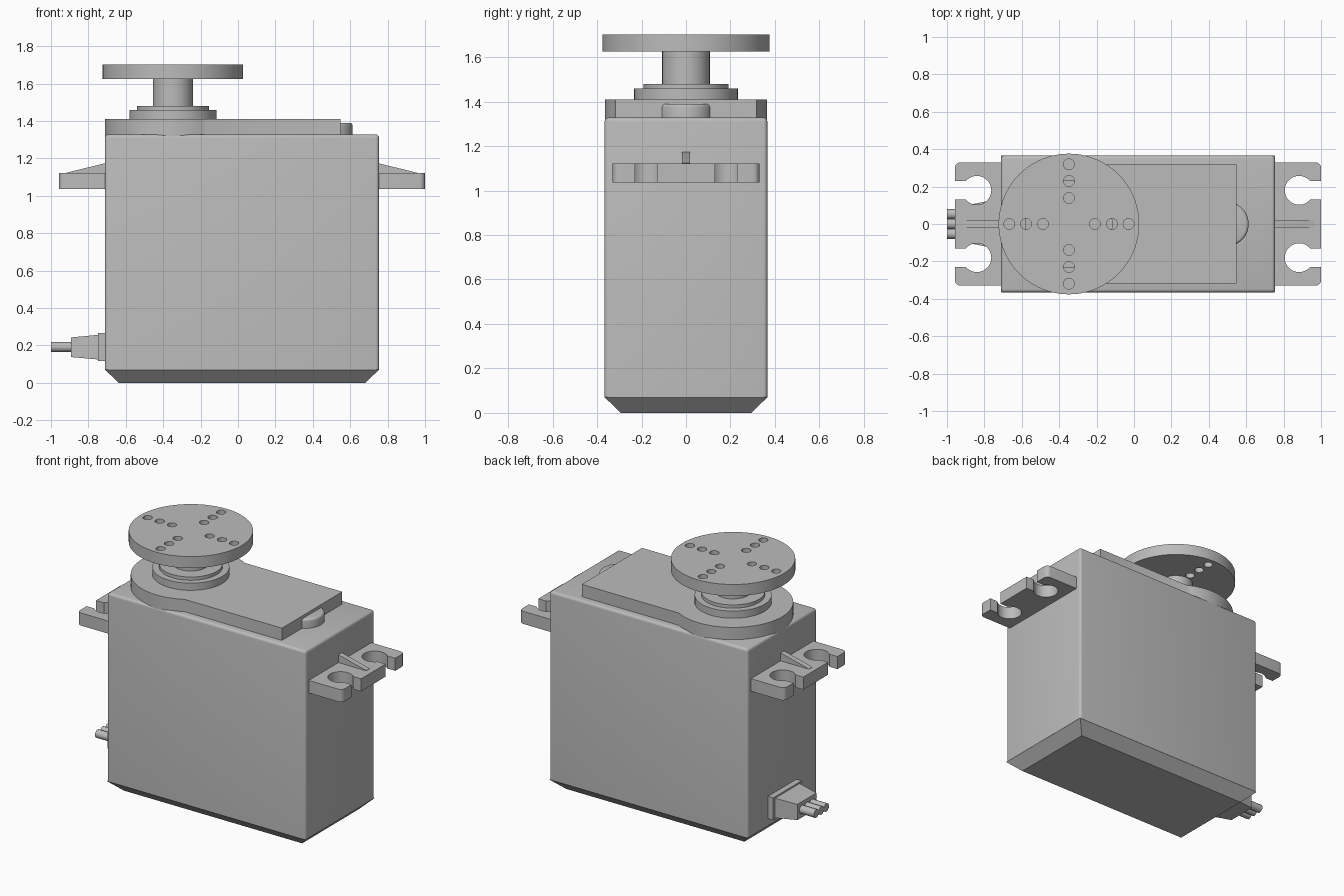
import bpy, bmesh, math
from mathutils import Vector

if "Cube" in bpy.data.objects:
    bpy.data.objects.remove(bpy.data.objects["Cube"])

grey = bpy.data.materials.new("plain_grey")
grey.diffuse_color = (0.5, 0.5, 0.5, 1)
grey.use_nodes = True
grey.node_tree.nodes["Principled BSDF"].inputs["Base Color"].default_value = grey.diffuse_color
AX = -0.348  # x of the output shaft


def finish(name, bm, smooth=True):
    bmesh.ops.recalc_face_normals(bm, faces=bm.faces)
    me = bpy.data.meshes.new(name)
    bm.to_mesh(me)
    bm.free()
    me.materials.append(grey)
    ob = bpy.data.objects.new(name, me)
    bpy.context.collection.objects.link(ob)
    if smooth:
        shade(ob)
    return ob


def shade(ob):
    bpy.ops.object.select_all(action='DESELECT')
    ob.select_set(True)
    bpy.context.view_layer.objects.active = ob
    bpy.ops.object.shade_smooth_by_angle(angle=math.radians(35))


def add_prism(bm, pts, vec):
    face = bm.faces.new([bm.verts.new(p) for p in pts])
    ext = bmesh.ops.extrude_face_region(bm, geom=[face])
    bmesh.ops.translate(bm, vec=Vector(vec), verts=[g for g in ext['geom'] if isinstance(g, bmesh.types.BMVert)])


def prism(name, pts, vec, bevel=None, width=0.02):
    bm = bmesh.new()
    add_prism(bm, pts, vec)
    if bevel:
        bmesh.ops.bevel(bm, geom=[e for e in bm.edges if bevel(e)], offset=width,
                        segments=4, profile=0.5, affect='EDGES')
    return finish(name, bm)


def arc(cx, cy, r, a0, a1, n):
    return [(cx + r * math.cos(a0 + (a1 - a0) * i / n), cy + r * math.sin(a0 + (a1 - a0) * i / n))
            for i in range(n + 1)]


def disc(name, x, y, r, z0, z1, n=64):
    pts = [(px, py, z0) for px, py in arc(x, y, r, 0, math.tau, n)[:-1]]
    return prism(name, pts, (0, 0, z1 - z0))


def frustum(name, a, b):
    # a and b are matching four-corner loops
    bm = bmesh.new()
    va, vb = [[bm.verts.new(p) for p in loop] for loop in (a, b)]
    bm.faces.new(va)
    bm.faces.new(vb)
    for i in range(4):
        j = (i + 1) % 4
        bm.faces.new((va[i], va[j], vb[j], vb[i]))
    return finish(name, bm, False)


def rect(x0, x1, y, z):
    return [(x0, -y, z), (x1, -y, z), (x1, y, z), (x0, y, z)]


def side_rect(x, y, z0, z1):
    return [(x, -y, z0), (x, y, z0), (x, y, z1), (x, -y, z1)]


# Case: body with softened upright and top edges, chamfered bottom cover
prism("case_body", rect(-0.711, 0.754, 0.366, 0.07), (0, 0, 1.258),
      lambda e: max(v.co.z for v in e.verts) > 1, 0.018)
frustum("bottom_cover", rect(-0.638, 0.68, 0.294, 0), rect(-0.711, 0.754, 0.366, 0.0705))

# Raised gear cover: round end joined to a rectangle
t = math.acos(0.177 / 0.364)
outline = arc(AX, 0, 0.364, t, math.tau - t, 56) + [(0.547, -0.318), (0.547, 0.318)]
prism("gear_cover", [(x, y, 1.315) for x, y in outline], (0, 0, 0.095))

# Rounded tab at the end of the cover
tab = arc(0.493, 0, 0.12, -1.35, 1.35, 24)
prism("cover_tab", [(x, y, 1.32) for x, y in tab], (0, 0, 0.07),
      lambda e: min(v.co.z for v in e.verts) > 1.38, 0.015)

# Output bearing rings and shaft
disc("bearing_ring_lower", AX, 0, 0.233, 1.405, 1.458)
disc("bearing_ring_upper", AX, 0, 0.192, 1.45, 1.48)
disc("output_shaft", AX, 0, 0.107, 1.47, 1.63, 48)

# Round horn with four rows of three through holes
horn = disc("round_horn", AX, 0, 0.376, 1.625, 1.702, 96)
bm = bmesh.new()
for k in range(4):
    a = k * math.pi / 2
    for d in (0.139, 0.23, 0.319):
        ring = arc(AX + d * math.cos(a), d * math.sin(a), 0.029, 0, math.tau, 20)[:-1]
        add_prism(bm, [(x, y, 1.58) for x, y in ring], (0, 0, 0.18))
cutter = finish("horn_hole_cutter", bm, False)
cutter.hide_render = True
mod = horn.modifiers.new("holes", 'BOOLEAN')
mod.operation, mod.solver, mod.object = 'DIFFERENCE', 'EXACT', cutter
bpy.context.view_layer.objects.active = horn
bpy.ops.object.modifier_apply(modifier=mod.name)
bpy.data.objects.remove(cutter)
shade(horn)

# Mounting ears with open screw slots and a sloping rib
for side, s, inner, outer, rib_end in (("left", -1, 0.70, 0.957, 0.92), ("right", 1, 0.74, 1.0, 0.96)):
    a = math.asin(0.05 / 0.077)
    c = outer - 0.117
    pts = [(inner, -0.33)] + arc(outer - 0.03, -0.30, 0.03, -math.pi / 2, 0, 5)
    for y in (-0.18, 0.18):
        pts += [(outer, y - 0.05)] + arc(c, y, 0.077, -a, a - math.tau, 32) + [(outer, y + 0.05)]
    pts += arc(outer - 0.03, 0.30, 0.03, 0, math.pi / 2, 5) + [(inner, 0.33)]
    prism(side + "_mounting_ear", [(s * x, y, 1.037) for x, y in pts], (0, 0, 0.084))
    rib = [(inner, 1.11), (rib_end, 1.11), (rib_end, 1.123), (inner + 0.012, 1.174), (inner, 1.174)]
    prism(side + "_ear_rib", [(s * x, -0.018, z) for x, z in rib], (0, 0.036, 0))

# Cable boot and three wires
frustum("cable_boot_base", side_rect(-0.70, 0.15, 0.118, 0.267), side_rect(-0.749, 0.15, 0.118, 0.267))
frustum("cable_boot", side_rect(-0.745, 0.13, 0.125, 0.257), side_rect(-0.893, 0.1, 0.138, 0.243))
for i in (-1, 0, 1):
    ring = arc(i * 0.053, 0.192, 0.027, 0, math.tau, 20)[:-1]
    prism("wire_%d" % (i + 2), [(-1.0, y, z) for y, z in ring], (0.12, 0, 0))
